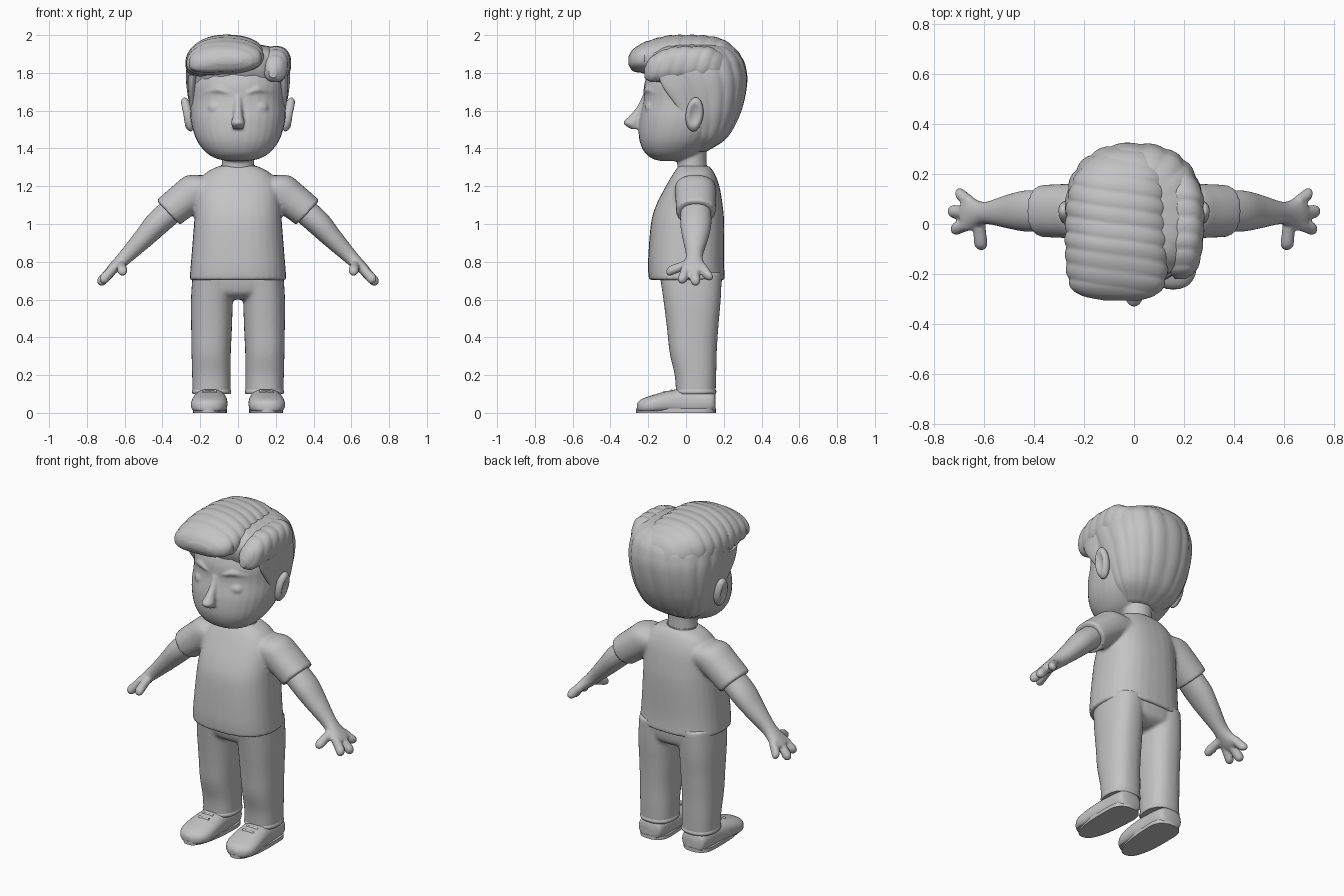
import bpy, bmesh, math
from mathutils import Vector, Matrix

cube = bpy.data.objects.get("Cube")
if cube:
    bpy.data.objects.remove(cube)

grey = bpy.data.materials.new("plain_grey")
grey.use_nodes = True
grey.diffuse_color = (0.55, 0.55, 0.55, 1)
grey.node_tree.nodes["Principled BSDF"].inputs["Base Color"].default_value = (0.55, 0.55, 0.55, 1)

X, Y, Z = Vector((1, 0, 0)), Vector((0, 1, 0)), Vector((0, 0, 1))
SLOPE = Vector((0.69, 0, 0.72))   # across the hanging arm
SIDES = (("left", 1), ("right", -1))


def spline(rows, steps):
    """Catmull-Rom through rows of (x, y, z, radius a, radius b)."""
    rows = [Vector(r) for r in rows]
    pts = [rows[0]] + rows + [rows[-1]]
    for i in range(1, len(pts) - 2):
        p, q, r, s = pts[i - 1:i + 3]
        for k in range(steps):
            t = k / steps
            yield (q * 2 + (r - p) * t + (p * 2 - q * 5 + r * 4 - s) * t**2
                   + (q * 3 - p - r * 3 + s) * t**3) / 2
    yield rows[-1]


def loft(bm, rows, a, b, power=2.2, side=1, steps=5, seg=32, ripple=None, floor=None):
    """Closed skin over superellipse rings lying in the plane of a and b."""
    rings = []
    for row in spline(rows, steps):
        centre, ring = Vector(row[:3]), []
        for k in range(seg):
            ang = math.tau * k / seg
            c, s = math.cos(ang), math.sin(ang)
            grow = ripple(ang, centre) if ripple else 1
            u = math.copysign(abs(c) ** (2 / power), c) * max(row[3], 0.002) * grow
            v = math.copysign(abs(s) ** (2 / power), s) * max(row[4], 0.002) * grow
            p = centre + a * u + b * v
            if floor is not None:
                p.z = max(p.z, floor)
            p.x *= side
            ring.append(bm.verts.new(p))
        rings.append(ring)
    for r0, r1 in zip(rings, rings[1:]):
        for k in range(seg):
            j = (k + 1) % seg
            bm.faces.new((r0[k], r0[j], r1[j], r1[k]))
    bm.faces.new(rings[0])
    bm.faces.new(rings[-1])


def ball(bm, centre, size):
    m = Matrix.Translation(centre) @ Matrix.Diagonal((*size, 1))
    return bmesh.ops.create_uvsphere(bm, u_segments=28, v_segments=18, radius=1, matrix=m)["verts"]


def digit(bm, base, tip, r, a, b, side):
    base, tip = Vector(base), Vector(tip)
    end = tip + (tip - base).normalized() * r * 0.8
    rows = [(*base, r, r), (*base.lerp(tip, 0.5), r, r), (*tip, r, r), (*end, r * 0.4, r * 0.4)]
    loft(bm, rows, a, b, 2, side, 4, 16)


def finish(name, bm, voxel=0, smooth=0, angle=45):
    """Make the object; a voxel size melts overlapping pieces into one skin."""
    bmesh.ops.recalc_face_normals(bm, faces=bm.faces)
    mesh = bpy.data.meshes.new(name)
    bm.to_mesh(mesh)
    bm.free()
    mesh.materials.append(grey)
    obj = bpy.data.objects.new(name, mesh)
    bpy.context.collection.objects.link(obj)
    bpy.ops.object.select_all(action='DESELECT')
    obj.select_set(True)
    bpy.context.view_layer.objects.active = obj
    if voxel:
        mod = obj.modifiers.new("melt", 'REMESH')
        mod.mode, mod.voxel_size = 'VOXEL', voxel
        mod = obj.modifiers.new("soften", 'SMOOTH')
        mod.factor, mod.iterations = 0.5, smooth
        bpy.ops.object.convert(target='MESH')
    bpy.ops.object.shade_smooth_by_angle(angle=math.radians(angle))
    return obj


# Head with neck, nose, closed eyes and brows
bm = bmesh.new()
loft(bm, [(0, -.09, 1.333, .04, .04), (0, -.085, 1.345, .11, .09), (0, -.07, 1.38, .17, .15),
          (0, -.04, 1.45, .222, .208), (0, -.005, 1.55, .25, .243), (0, .02, 1.65, .252, .247),
          (0, .028, 1.75, .25, .247), (0, .03, 1.85, .21, .2), (0, .03, 1.9, .1, .1)], X, Y)
loft(bm, [(0, .035, 1.24, .09, .08), (0, .03, 1.34, .084, .078), (0, .02, 1.45, .09, .09)], X, Y, 2)
loft(bm, [(0, -.21, 1.68, .02, .02), (0, -.23, 1.62, .022, .03), (0, -.262, 1.57, .027, .04),
          (0, -.287, 1.535, .036, .045), (0, -.265, 1.503, .026, .028)], X, Y, 2)
for _, s in SIDES:
    ball(bm, (s * .11, -.186, 1.615), (.05, .032, .036))
    loft(bm, [(.045, -.217, 1.69, .008, .01), (.11, -.205, 1.712, .014, .015),
              (.18, -.157, 1.695, .008, .008)], Y, Z, 2, s)
finish("head", bm, .008, 3)

# Ears with a hollow on the outer side
for label, s in SIDES:
    bm = bmesh.new()
    for v in ball(bm, (0, 0, 0), (.034, .047, .09)):
        r = math.hypot(v.co.y / .047, v.co.z / .09)
        if v.co.x > 0:
            v.co.x -= .024 * max(0, 1 - (r / .7) ** 2)
        v.co.x += v.co.z * .18
        v.co.y += v.co.z * .08
        v.co = Vector((s * (v.co.x + .267), v.co.y + .045, v.co.z + 1.58))
    finish(label + "_ear", bm, 0, 0, 60)

# Hair: combed cap, swept top and short side beyond the parting
bm = bmesh.new()
loft(bm, [(0, .05, 1.385, .1, .06), (0, .08, 1.45, .185, .128), (0, .083, 1.55, .232, .187),
          (0, .083, 1.65, .254, .22), (0, .068, 1.75, .267, .25), (0, .05, 1.82, .266, .262),
          (0, .04, 1.88, .25, .25), (0, .04, 1.935, .18, .19), (0, .04, 1.955, .06, .08)],
     X, Y, 2.3, seg=128,
     ripple=lambda a, c: 1 + .03 * abs(math.sin(9 * a + 3 * c.z)) ** .7)
finish("hair_cap", bm)

bm = bmesh.new()
loft(bm, [(-.05, -.305, 1.865, .07, .02), (-.065, -.28, 1.868, .155, .055),
          (-.068, -.22, 1.88, .19, .08), (-.068, -.1, 1.885, .2, .108), (-.068, 0, 1.88, .2, .117),
          (-.065, .1, 1.88, .195, .114), (-.055, .2, 1.872, .17, .1),
          (-.035, .28, 1.83, .11, .075), (-.02, .315, 1.79, .04, .03)],
     X, Z, 2.4, steps=12, seg=64,
     ripple=lambda a, c: 1 + .045 * abs(math.sin(50 * c.y + 1.6 * math.cos(a))) ** .7)
for v in bm.verts:
    v.co.z -= .7 * min(0, v.co.x + .06) ** 2      # droop away from the parting
finish("hair_top_sweep", bm)

bm = bmesh.new()
loft(bm, [(.185, -.22, 1.8, .02, .025), (.195, -.18, 1.82, .055, .065), (.2, -.08, 1.845, .072, .085),
          (.202, .05, 1.85, .074, .086), (.19, .15, 1.845, .07, .08), (.14, .27, 1.8, .03, .04)],
     X, Z, 2.3, steps=12, seg=48,
     ripple=lambda a, c: 1 + .07 * abs(math.sin(48 * c.y - 1.5 * math.sin(a))) ** .7)
finish("hair_short_side", bm)

# Sideburns
for label, s in SIDES:
    bm = bmesh.new()
    loft(bm, [(.236, .0, 1.56, .008, .012), (.242, -.02, 1.63, .014, .035),
              (.245, -.05, 1.72, .02, .07), (.24, -.05, 1.79, .025, .1)], X, Y, 2, s)
    finish(label + "_sideburn", bm)

# T-shirt: body and sleeves in one skin
bm = bmesh.new()
loft(bm, [(0, .005, .703, .257, .202), (0, 0, .8, .249, .201), (0, .008, 1, .233, .194),
          (0, .018, 1.1, .226, .176), (0, .035, 1.2, .215, .142), (0, .042, 1.27, .17, .108),
          (0, .042, 1.308, .1, .08)], X, Y, 2.5)
for _, s in SIDES:
    loft(bm, [(.1, .05, 1.19, .1, .09), (.2, .05, 1.185, .11, .1), (.28, .052, 1.132, .108, .095),
              (.37, .052, 1.06, .104, .09)], Y, SLOPE, 2.2, s)
finish("t_shirt", bm, .01, 5)

# Collar band, lower at the front
bm = bmesh.new()
for k, ring in enumerate((0, 1)):
    loft(bm, [(0, .037, 1.285 + .008 * k, .102 - .008 * k, .086 - .008 * k),
              (0, .037, 1.305 + .008 * k, .098 - .008 * k, .082 - .008 * k)], X, Y, 2)
for v in bm.verts:
    v.co.z += .25 * min(0, v.co.y - .037)
finish("collar", bm)

# Arms with three fingers and a thumb
for label, s in SIDES:
    bm = bmesh.new()
    loft(bm, [(.3, .052, 1.115, .075, .068), (.42, .052, 1.01, .083, .067), (.5, .05, .925, .068, .055),
              (.58, .045, .842, .046, .042), (.62, .042, .802, .05, .036),
              (.66, .042, .765, .07, .03), (.685, .042, .745, .06, .022)], Y, SLOPE, 2.1, s)
    for base, tip in (((.66, .0, .765), (.712, -.018, .706)), ((.67, .045, .757), (.724, .05, .695)),
                      ((.65, .085, .775), (.695, .118, .722))):
        digit(bm, base, tip, .026, Y, SLOPE, s)
    digit(bm, (.622, .03, .795), (.612, -.085, .752), .026, X, Z, s)
    finish(label + "_arm", bm, .007, 4)

# Trousers
bm = bmesh.new()
loft(bm, [(0, .03, .6, .1, .09), (0, .03, .64, .22, .15), (0, .025, .76, .238, .168)], X, Y, 2.5)
for _, s in SIDES:
    loft(bm, [(.14, .052, .1, .1, .105), (.141, .05, .2, .102, .11), (.142, .038, .32, .104, .125),
              (.14, .035, .45, .108, .136), (.138, .032, .6, .111, .152),
              (.13, .025, .74, .11, .165)], X, Y, 2.4, s)
finish("trousers", bm, .01, 4)

# Trouser cuffs and shoes
for label, s in SIDES:
    bm = bmesh.new()
    loft(bm, [(.14, .052, .1, .1, .104), (.14, .052, .112, .104, .109), (.14, .052, .125, .1, .104)],
         X, Y, 2.4, s)
    finish(label + "_trouser_cuff", bm)
    bm = bmesh.new()
    loft(bm, [(.147, .155, .055, .05, .045), (.147, .13, .055, .078, .062), (.147, 0, .055, .085, .074),
              (.15, -.1, .053, .094, .062), (.154, -.19, .04, .094, .05),
              (.156, -.24, .034, .066, .036), (.157, -.26, .03, .025, .018)],
         X, Z, 2.4, s, floor=.01)
    finish(label + "_shoe", bm)
    bm = bmesh.new()
    loft(bm, [(.147, .06, 0, .09, .098), (.147, .06, .022, .09, .098)], X, Y, 2.5, s)
    for v in bm.verts:      # stretch the front of the sole to the toe
        if v.co.y < .06:
            far = .06 - v.co.y
            v.co.y = .06 - far * 3.3
            v.co.x += s * far * .1
    finish(label + "_sole", bm)
    bm = bmesh.new()
    for y, top in ((-.075, .122), (-.115, .115)):
        digit(bm, (.115, y, top - .008), (.18, y, top - .008), .009, Y, Z, s)
    finish(label + "_laces", bm)
